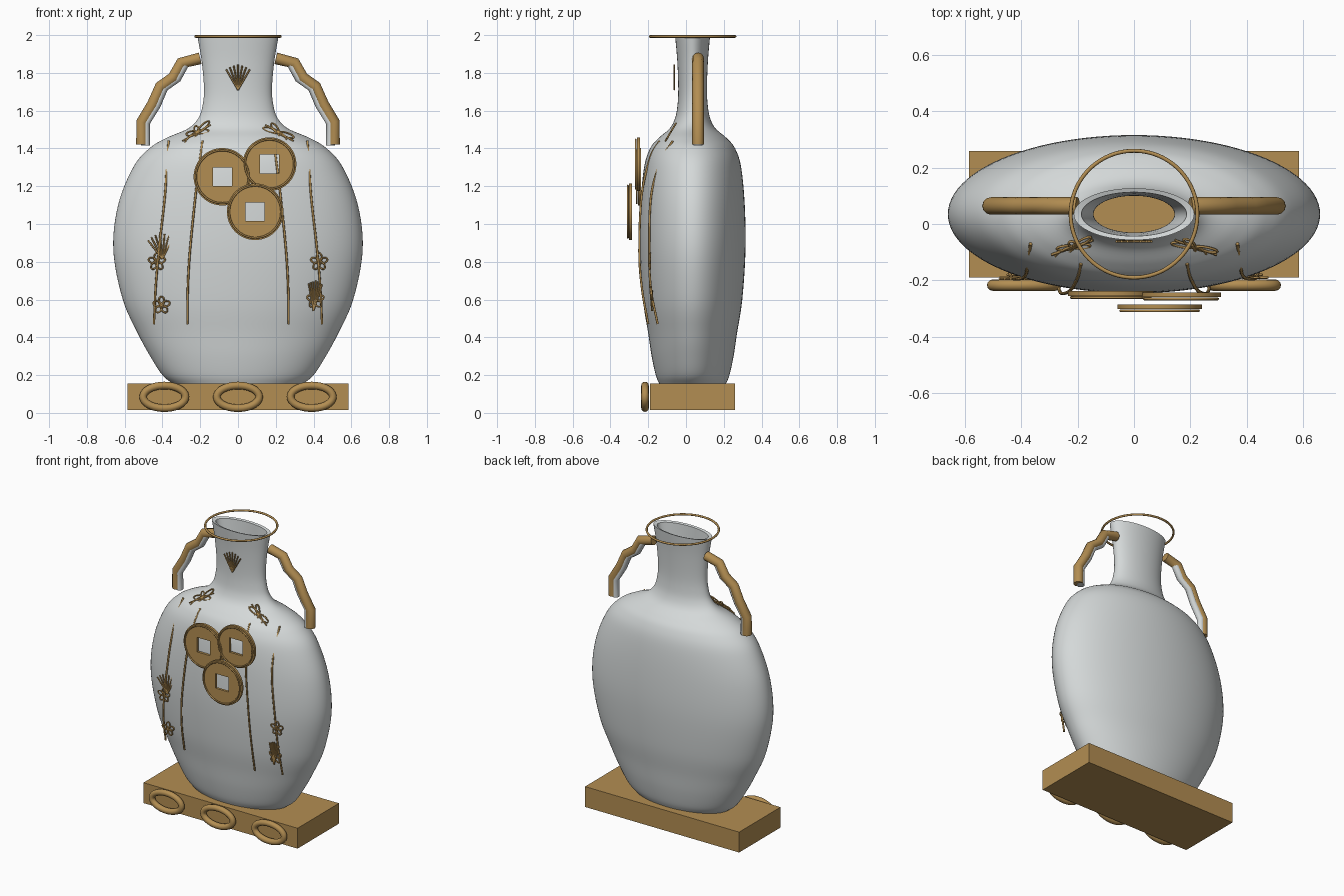
import bpy, bmesh
from math import sin, cos, pi, radians
from mathutils import Vector

cube = bpy.data.objects.get("Cube")
if cube:
    bpy.data.objects.remove(cube)


def material(name, rgb):
    m = bpy.data.materials.new(name)
    m.use_nodes = True
    m.diffuse_color = (*rgb, 1)
    m.node_tree.nodes["Principled BSDF"].inputs["Base Color"].default_value = (*rgb, 1)
    return m


GOLD = material("antique gold", (0.45, 0.27, 0.085))
GLAZE = material("pale grey glaze", (0.66, 0.69, 0.69))
CY = 0.035  # depth of the vase axis


def add(name, data, mat):
    data.materials.append(mat)
    ob = bpy.data.objects.new(name, data)
    bpy.context.collection.objects.link(ob)
    return ob


def loft(name, rings, mat, closed=False, angle=40):
    """Skin a list of equal-length point rings."""
    bm = bmesh.new()
    loops = [[bm.verts.new(p) for p in ring] for ring in rings]
    pairs = list(zip(loops, loops[1:] + loops[:1])) if closed else list(zip(loops, loops[1:]))
    for a, b in pairs:
        for i in range(len(a)):
            j = (i + 1) % len(a)
            bm.faces.new((a[i], a[j], b[j], b[i]))
    bmesh.ops.recalc_face_normals(bm, faces=bm.faces)
    me = bpy.data.meshes.new(name)
    bm.to_mesh(me)
    bm.free()
    me.shade_smooth()
    me.set_sharp_from_angle(angle=radians(angle))
    return add(name, me, mat)


def wires(name, paths, radius, mat=GOLD, cyclic=False, kind="POLY"):
    """Round tubes along one or more paths."""
    cu = bpy.data.curves.new(name, "CURVE")
    cu.dimensions = "3D"
    cu.bevel_depth = radius
    cu.bevel_resolution = 4 if radius > 0.01 else 2
    cu.use_fill_caps = True
    for path in paths:
        s = cu.splines.new(kind)
        s.points.add(len(path) - 1)
        for p, co in zip(s.points, path):
            p.co = (*co, 1)
        s.use_cyclic_u = cyclic
        s.use_smooth = True
    return add(name, cu, mat)


def smooth_path(pts, steps=6):
    """Catmull-Rom interpolation through the given points."""
    v = [Vector(p) for p in pts]
    v = [2 * v[0] - v[1]] + v + [2 * v[-1] - v[-2]]
    out = []
    for a, b, c, d in zip(v, v[1:], v[2:], v[3:]):
        for k in range(steps):
            t = k / steps
            out.append(0.5 * (2 * b + (c - a) * t + (2 * a - 5 * b + 4 * c - d) * t * t
                              + (3 * b - a - 3 * c + d) * t ** 3))
    return out + [v[-2]]


def oval(rx, ry, z, n=96):
    return [(rx * cos(2 * pi * i / n), CY + ry * sin(2 * pi * i / n), z) for i in range(n)]


# Vase: flattened oval lathe (half width, half depth, height), outside then inside
outer = [(.34, .175, .15), (.40, .195, .2), (.465, .217, .3), (.53, .235, .42), (.61, .263, .6),
         (.66, .28, .86), (.635, .276, 1.1), (.555, .257, 1.3), (.47, .225, 1.4), (.38, .18, 1.455),
         (.265, .122, 1.505), (.21, .093, 1.56), (.187, .08, 1.63), (.18, .076, 1.72),
         (.192, .081, 1.86), (.214, .092, 1.99)]
inner = [(.187, .078, 1.985), (.155, .07, 1.8), (.15, .067, 1.62), (.24, .1, 1.48),
         (.43, .2, 1.38), (.62, .255, .86), (.5, .21, .42), (.33, .16, .16)]
profile = smooth_path(outer) + smooth_path(inner)
loft("vase", [oval(*p) for p in profile], GLAZE)

# Plinth
bm = bmesh.new()
bmesh.ops.create_cube(bm, size=1)
for v in bm.verts:
    v.co = (v.co.x * 1.172, v.co.y * 0.45 + CY, v.co.z * 0.14 + 0.085)
me = bpy.data.meshes.new("plinth")
bm.to_mesh(me)
bm.free()
add("plinth", me, GOLD)


def ellipse(cx, y, cz, rx, rz, n=48):
    return [(cx + rx * cos(2 * pi * i / n), y, cz + rz * sin(2 * pi * i / n)) for i in range(n)]


# Oval rings on the plinth front, and the hoop around the mouth
for side, x in (("right", -.39), ("middle", 0), ("left", .39)):
    wires(f"plinth_ring_{side}", [ellipse(x, -.217, .085, .112, .06)], .02, cyclic=True)
wires("mouth_hoop", [oval(.225, .225, 1.993)], .007, cyclic=True)

# Bamboo-like handles with a pale liner on the inner side
bends = [(.2, 1.877), (.3, 1.852), (.342, 1.775), (.41, 1.727), (.45, 1.635), (.508, 1.54), (.508, 1.42)]
for side, s in (("left", 1), ("right", -1)):
    wires(f"handle_{side}", [[(s * x, .064, z) for x, z in bends]], .031)
    wires(f"handle_liner_{side}", [[(s * (x - .018), .064, z - .004) for x, z in bends[1:]]],
          .024, GLAZE)


# Coins: round discs with a square hole and a raised rim
def coin(name, cx, cz, y, r, hole=.05, n=64):
    def ring(depth, square):
        pts = []
        for i in range(n):
            c, s = cos(2 * pi * i / n), sin(2 * pi * i / n)
            k = hole / max(abs(c), abs(s)) if square else r
            pts.append((cx + k * c, depth, cz + k * s))
        return pts
    back = y + .017
    loft(name, [ring(y, False), ring(back, False), ring(back, True), ring(y, True)], GOLD, True)
    wires(name + "_rim", [ellipse(cx, y - .006, cz, r - .012, r - .012, n)], .005, cyclic=True)


coin("coin_right", -.083, 1.25, -.255, .152)
coin("coin_left", .167, 1.317, -.26, .142)
coin("coin_lower", .091, 1.065, -.302, .15)

# Long stems following the front of the body
outer_stem = [(.367, -.07, 1.44), (.375, -.13, 1.34), (.387, -.185, 1.15),
              (.42, -.195, .85), (.437, -.185, .65), (.445, -.15, .47)]
inner_stem = [(.188, -.14, 1.44), (.2, -.19, 1.35), (.225, -.235, 1.15),
              (.255, -.247, .85), (.266, -.232, .65), (.268, -.2, .47)]
for side, s in (("left", 1), ("right", -1)):
    for kind, pts in (("outer", outer_stem), ("inner", inner_stem)):
        wires(f"{kind}_stem_{side}", [smooth_path([(s * x, y, z) for x, y, z in pts])], .006)


# Wire ornaments drawn in a plane that may lean back
def petal(centre, angle, length, width, lean=0):
    cx, cy, cz = centre
    out = []
    for i in range(16):
        t = 2 * pi * i / 16
        u, w = length * (1 - cos(t)) / 2, width * sin(t) / 2
        x, z = u * cos(angle) - w * sin(angle), u * sin(angle) + w * cos(angle)
        out.append((cx + x, cy + lean * z, cz + z))
    return out


def flower(name, centre):
    wires(name, [petal(centre, radians(90 + 72 * k), .046, .028) for k in range(5)],
          .0045, cyclic=True)


def fan(name, base, length, spread, tilt=0, lean=0):
    x, y, z = base
    paths = []
    for k in range(-3, 4):
        a = radians(tilt + spread * k / 3)
        reach = length * (1 - .025 * abs(k))
        paths.append([base, (x + reach * sin(a), y + lean * reach, z + reach * cos(a))])
    wires(name, paths, .0045)


def sprig(name, centre, angle):
    a = radians(angle)
    loops = [petal(centre, a + radians(d), n, .024, .6)
             for d, n in ((14, .085), (-22, .06), (160, .06), (192, .085), (75, .035))]
    wires(name, loops, .0045, cyclic=True)
    x, y, z = centre
    wires(name + "_stalk", [[(x + k * cos(a), y + .6 * k * sin(a), z + k * sin(a))
                             for k in (-.09, .08)]], .0045)


fan("neck_fan", (0, -.062, 1.71), .135, 30)
fan("fan_right", (-.4, -.195, .815), .135, 32, -6)
fan("fan_left", (.4, -.18, .54), .16, 14, 4, -.08)
flower("flower_upper_right", (-.43, -.19, .8))
flower("flower_lower_right", (-.405, -.18, .57))
flower("flower_upper_left", (.43, -.19, .8))
flower("flower_lower_left", (.41, -.18, .6))
sprig("shoulder_sprig_right", (-.215, -.082, 1.485), 30)
sprig("shoulder_sprig_left", (.215, -.082, 1.485), 150)
